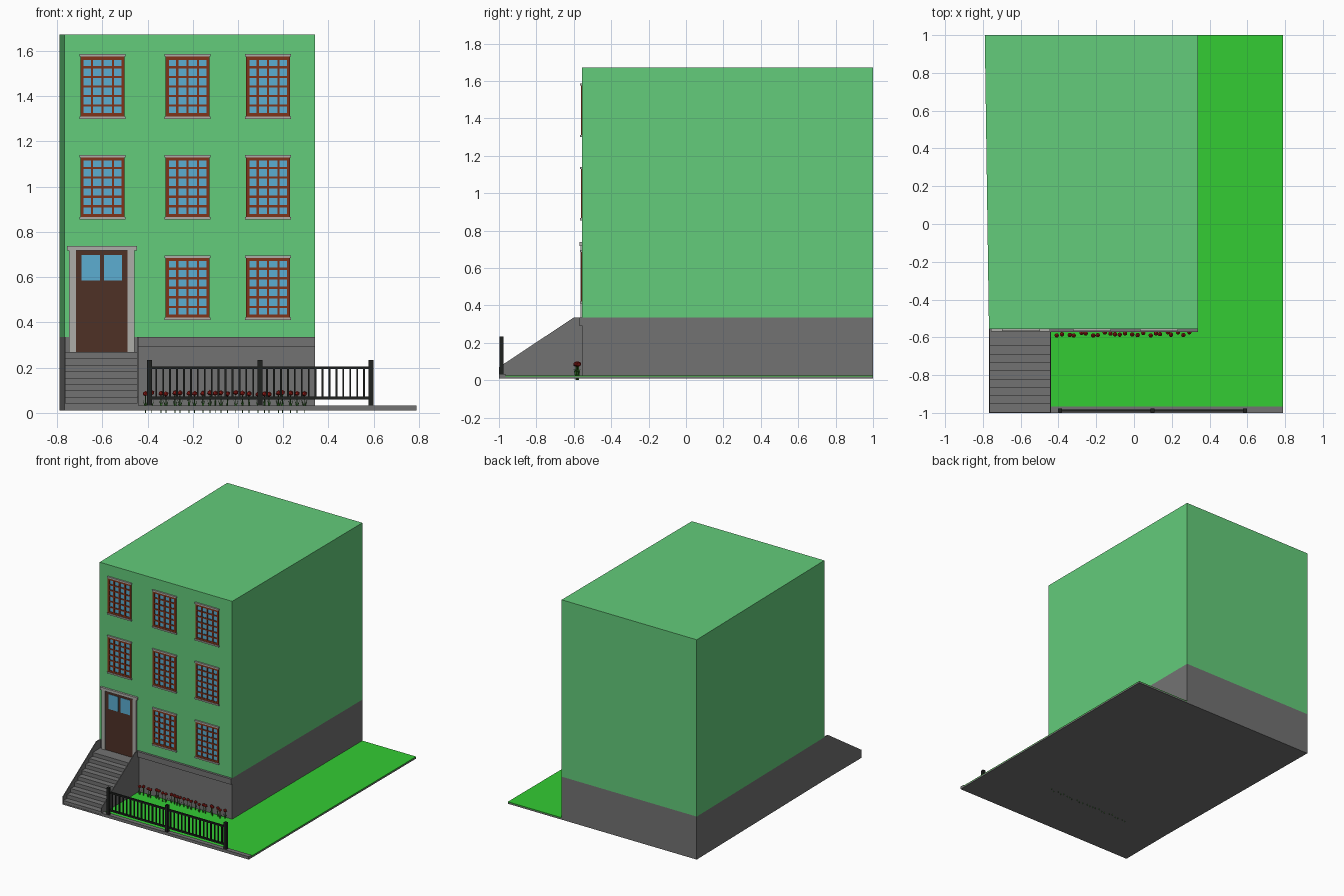
import bpy, bmesh, math, random
from mathutils import Matrix, Vector

if "Cube" in bpy.data.objects:
    bpy.data.objects.remove(bpy.data.objects["Cube"])

random.seed(4)


def material(name, r, g, b):
    lin = [c / 12.92 if c <= 0.04045 else ((c + 0.055) / 1.055) ** 2.4 for c in (r, g, b)]
    m = bpy.data.materials.new(name)
    m.diffuse_color = (*lin, 1)
    m.use_nodes = True
    m.node_tree.nodes["Principled BSDF"].inputs["Base Color"].default_value = m.diffuse_color
    return m


WALL = material("wall_green", 0.39, 0.80, 0.48)
STONE = material("stone", 0.45, 0.45, 0.45)
TRIM = material("pale_stone", 0.68, 0.68, 0.66)
GRASS = material("grass", 0.20, 0.80, 0.20)
WOOD = material("red_brown", 0.50, 0.20, 0.10)
DOOR = material("dark_brown", 0.31, 0.19, 0.15)
GLASS = material("glass_blue", 0.36, 0.68, 0.82)
IRON = material("iron", 0.12, 0.13, 0.12)
PETAL = material("petal_red", 0.62, 0.12, 0.10)
LEAF = material("leaf_green", 0.25, 0.52, 0.20)


def finish(name, bm, mat):
    bmesh.ops.recalc_face_normals(bm, faces=bm.faces[:])
    me = bpy.data.meshes.new(name)
    bm.to_mesh(me)
    bm.free()
    me.materials.append(mat)
    ob = bpy.data.objects.new(name, me)
    bpy.context.collection.objects.link(ob)
    return ob


def boxes(name, mat, items):
    """One object from boxes given as (x0, x1, y0, y1, z0, z1)."""
    bm = bmesh.new()
    for x0, x1, y0, y1, z0, z1 in items:
        mid = Matrix.Translation(((x0 + x1) / 2, (y0 + y1) / 2, (z0 + z1) / 2))
        bmesh.ops.create_cube(bm, size=1, matrix=mid @ Matrix.Diagonal((x1 - x0, y1 - y0, z1 - z0, 1)))
    return finish(name, bm, mat)


def prism(name, mat, points, vec):
    """Extrude a flat outline along a vector."""
    bm = bmesh.new()
    face = bm.faces.new([bm.verts.new(p) for p in points])
    top = bmesh.ops.extrude_face_region(bm, geom=[face])["geom"]
    bmesh.ops.translate(bm, vec=Vector(vec), verts=[v for v in top if isinstance(v, bmesh.types.BMVert)])
    return finish(name, bm, mat)


FRONT, LEFT, BACK_LEFT, RIGHT = -0.555, -0.768, -0.79, 0.34
plan = [(LEFT, FRONT), (RIGHT, FRONT), (RIGHT, 1), (BACK_LEFT, 1)]

# Ground slab, lawn and front kerb
prism("ground_slab", STONE, [(LEFT, -1, 0.01), (0.79, -1, 0.01), (0.79, 1, 0.01),
                             (BACK_LEFT, 1, 0.01), (LEFT, FRONT, 0.01)], (0, 0, 0.01))
lawn = [(-0.44, -0.966), (0.79, -0.966), (0.79, 1), (RIGHT, 1), (RIGHT, FRONT), (-0.44, FRONT)]
prism("lawn", GRASS, [(x, y, 0.02) for x, y in lawn], (0, 0, 0.005))
boxes("kerb", STONE, [(-0.44, 0.79, -1, -0.966, 0.018, 0.032)])

# Building body with its slightly skewed left wall
prism("foundation", STONE, [(x, y, 0.02) for x, y in plan], (0, 0, 0.315))
prism("house_walls", WALL, [(x, y, 0.335) for x, y in plan], (0, 0, 1.337))
boxes("foundation_ledge", STONE, [(-0.44, RIGHT, -0.572, FRONT, 0.293, 0.335)])

# Front steps between two sloping side walls
N, TOP, RUN = 9, 0.27, 0.044
rise = (TOP - 0.012) / N
profile = [(FRONT, 0.012), (-0.998, 0.012)]
for i in range(N):
    y = -0.998 + i * RUN
    z = 0.012 + (i + 1) * rise
    profile += [(y, z), (y + RUN if i < N - 1 else FRONT, z)]
prism("front_steps", STONE, [(LEFT + 0.005, y, z) for y, z in profile], (0.318, 0, 0))
slope = [(FRONT, 0.01), (-1, 0.01), (-1, 0.07), (-0.6, 0.335), (FRONT, 0.335)]
for side, x in (("left", LEFT), ("right", -0.446)):
    prism(f"step_wall_{side}", STONE, [(x, y, z) for y, z in slope], (0.006, 0, 0))

# Windows: glass, glazing bars, lintels and sills
glass, bars, trim = [], [], []
W, H, COLS, ROWS = 0.194, 0.264, 4, 6
for cz in (0.553, 0.998, 1.443):
    for cx in (-0.599, -0.223, 0.133):
        if cz < 0.6 and cx < -0.5:
            continue  # the door stands here
        x0, x1, z0, z1 = cx - W / 2, cx + W / 2, cz - H / 2, cz + H / 2
        glass.append((x0, x1, -0.557, -0.54, z0, z1))
        for i in range(COLS + 1):
            t = 0.007 if i in (0, COLS) else 0.005
            x = x0 + t + (W - 2 * t) * i / COLS
            bars.append((x - t, x + t, -0.562, -0.54, z0, z1))
        for j in range(ROWS + 1):
            t = 0.007 if j in (0, ROWS) else 0.005
            z = z0 + t + (H - 2 * t) * j / ROWS
            bars.append((x0, x1, -0.561, -0.54, z - t, z + t))
        for z in (z0 - 0.011, z1):
            trim.append((x0 - 0.004, x1 + 0.004, -0.566, -0.54, z, z + 0.011))
boxes("window_glass", GLASS, glass)
boxes("window_bars", WOOD, bars)
boxes("window_lintels_and_sills", TRIM, trim)

# Door with surround and two lights
boxes("door", DOOR, [(-0.717, -0.488, -0.559, -0.54, TOP, 0.718)])
boxes("door_lights", GLASS, [(-0.692, -0.61, -0.561, -0.55, 0.585, 0.697),
                             (-0.592, -0.512, -0.561, -0.55, 0.585, 0.697)])
boxes("door_surround", TRIM, [(-0.748, -0.717, -0.565, -0.54, TOP, 0.718),
                              (-0.488, -0.457, -0.565, -0.54, TOP, 0.718),
                              (-0.757, -0.446, -0.57, -0.54, 0.717, 0.738)])

# Iron fence: three posts, two rails, two panels of pickets
posts = (-0.392, 0.098, 0.588)
boxes("fence_posts", IRON, [(x - 0.011, x + 0.011, -0.998, -0.976, 0.03, 0.234) for x in posts])
boxes("fence_rails", IRON, [(posts[0], posts[2], -0.993, -0.981, z - 0.006, z + 0.006) for z in (0.066, 0.2)])
boxes("fence_pickets", IRON, [(x - 0.004, x + 0.004, -0.991, -0.983, 0.066, 0.2)
                              for a in posts[:2] for x in [a + 0.49 * k / 16 for k in range(1, 16)]])

# Flower bed along the foundation
stems, leaves, heads = bmesh.new(), bmesh.new(), bmesh.new()
COUNT = 24
for i in range(COUNT):
    x = -0.405 + 0.70 * i / (COUNT - 1) + random.uniform(-0.008, 0.008)
    y = random.uniform(-0.592, -0.572)
    z = random.uniform(0.082, 0.09)
    bmesh.ops.create_cone(stems, cap_ends=True, segments=5, radius1=0.002, radius2=0.002, depth=z,
                          matrix=Matrix.Translation((x, y, z / 2)))
    bmesh.ops.create_icosphere(heads, subdivisions=1, radius=0.013,
                               matrix=Matrix.Translation((x, y, z)) @ Matrix.Diagonal((1, 1, 0.9, 1)))
    spin = random.uniform(0, math.pi)
    for k in range(2):
        turn = Matrix.Rotation(spin + k * math.pi, 4, "Z") @ Matrix.Rotation(0.35, 4, "Y")
        bmesh.ops.create_cone(leaves, cap_ends=True, segments=4, radius1=0.004, radius2=0, depth=0.036,
                              matrix=Matrix.Translation((x, y, 0.024)) @ turn @ Matrix.Translation((0, 0, 0.018)))
finish("flower_stems", stems, LEAF)
finish("flower_leaves", leaves, LEAF)
finish("flower_heads", heads, PETAL)
